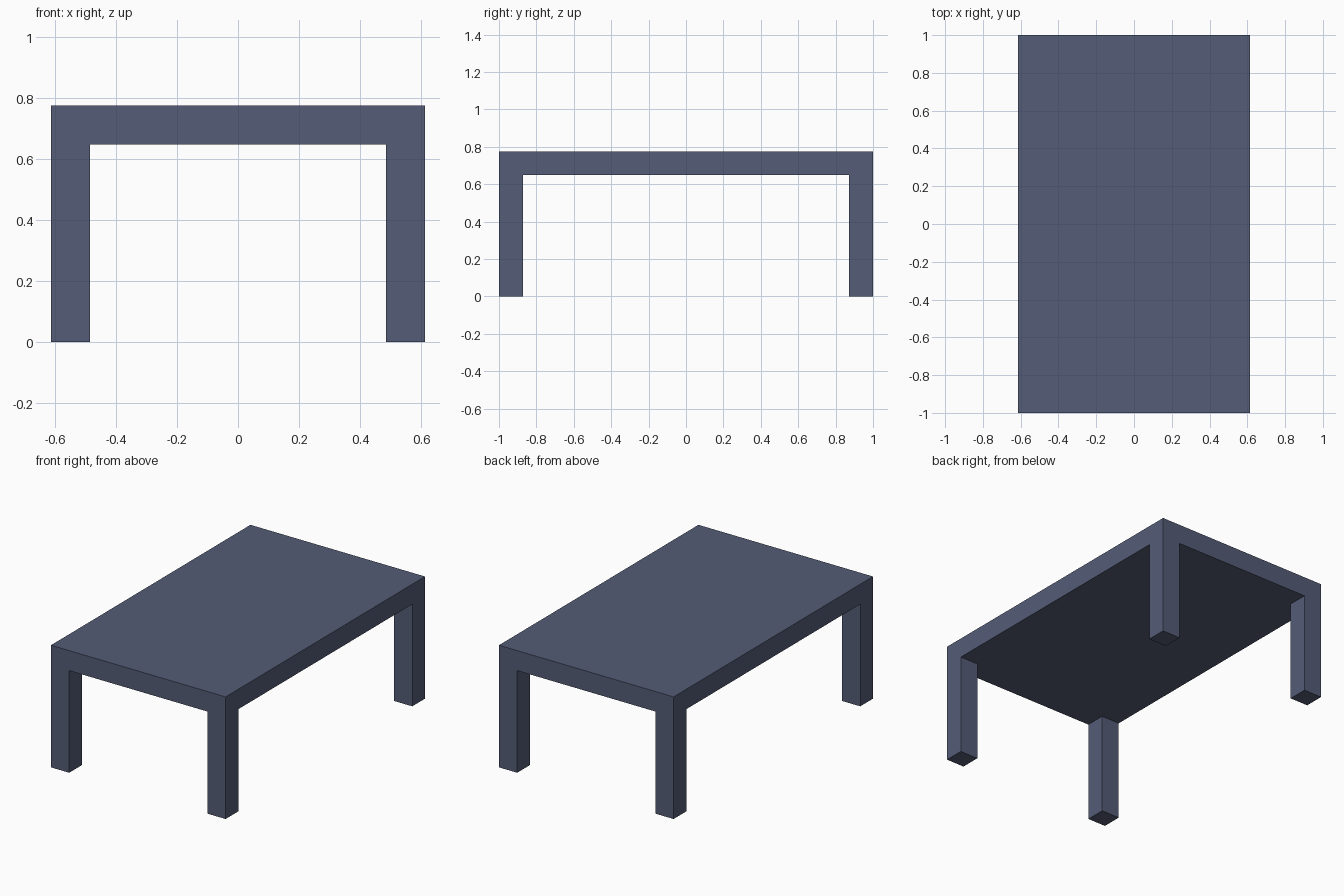
import bpy
import bmesh
from mathutils import Matrix, Vector

if "Cube" in bpy.data.objects:
    bpy.data.objects.remove(bpy.data.objects["Cube"])

WIDTH, LENGTH, HEIGHT = 1.226, 2.0, 0.775
THICK = 0.127   # tabletop thickness
LEG = 0.128     # square leg section

paint = bpy.data.materials.new("slate blue paint")
paint.diffuse_color = (0.089, 0.107, 0.181, 1.0)
paint.use_nodes = True
paint.node_tree.nodes["Principled BSDF"].inputs["Base Color"].default_value = paint.diffuse_color

bm = bmesh.new()

# Tabletop slab
bmesh.ops.create_cube(
    bm, size=1.0,
    matrix=Matrix.Translation((0, 0, HEIGHT - THICK / 2))
    @ Matrix.Diagonal((WIDTH, LENGTH, THICK, 1)))

# Score the slab along the inner leg lines
for axis, half in ((Vector((1, 0, 0)), WIDTH / 2), (Vector((0, 1, 0)), LENGTH / 2)):
    for side in (-1, 1):
        bmesh.ops.bisect_plane(
            bm, geom=bm.verts[:] + bm.edges[:] + bm.faces[:],
            plane_co=axis * side * (half - LEG), plane_no=axis)

# Legs: pull the four underside corner squares down to the floor, flush with the edges
bm.normal_update()
corners = []
for f in bm.faces:
    c = f.calc_center_median()
    if f.normal.z < -0.9 and abs(c.x) > WIDTH / 2 - LEG and abs(c.y) > LENGTH / 2 - LEG:
        corners.append(f)
feet = bmesh.ops.extrude_discrete_faces(bm, faces=corners)["faces"]
for v in {v for f in feet for v in f.verts}:
    v.co.z = 0.0

# Merge coplanar faces into clean flat panels
bmesh.ops.dissolve_limit(bm, angle_limit=0.01, verts=bm.verts[:], edges=bm.edges[:])
bmesh.ops.recalc_face_normals(bm, faces=bm.faces[:])

mesh = bpy.data.meshes.new("table")
bm.to_mesh(mesh)
bm.free()
mesh.materials.append(paint)
bpy.context.collection.objects.link(bpy.data.objects.new("table_top_with_legs", mesh))
